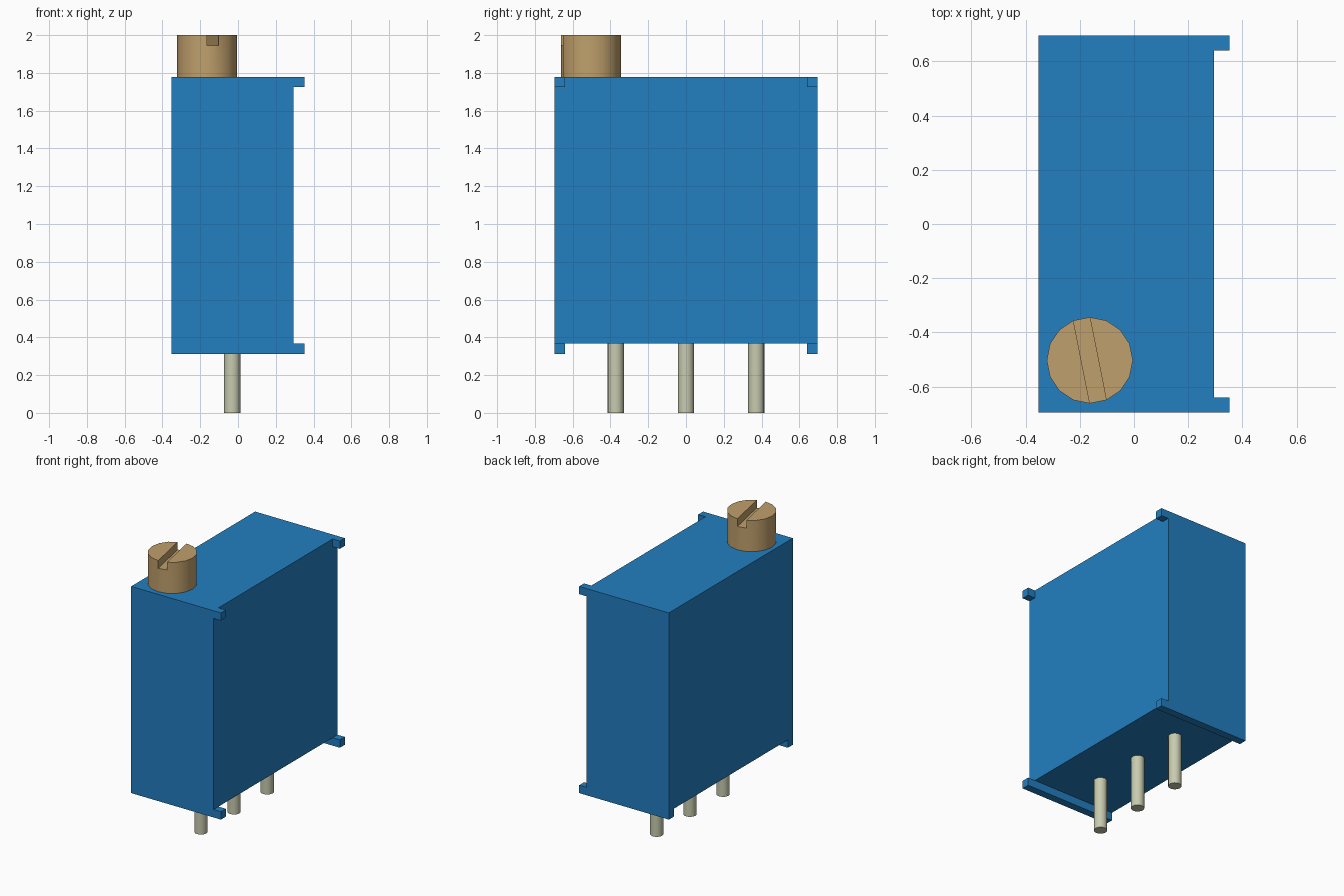
import bpy, bmesh, math

cube = bpy.data.objects.get("Cube")
if cube:
    bpy.data.objects.remove(cube, do_unlink=True)


def material(name, rgb):
    m = bpy.data.materials.new(name)
    m.use_nodes = True
    m.diffuse_color = (*rgb, 1)
    bsdf = next(n for n in m.node_tree.nodes if n.type == 'BSDF_PRINCIPLED')
    bsdf.inputs["Base Color"].default_value = (*rgb, 1)
    return m


BLUE = material("blue plastic", (0.016, 0.209, 0.53))
BRASS = material("brass", (0.527, 0.352, 0.150))
METAL = material("tinned metal", (0.578, 0.597, 0.428))


def finish(name, bm, mat, smooth=False):
    bmesh.ops.recalc_face_normals(bm, faces=bm.faces)
    me = bpy.data.meshes.new(name)
    bm.to_mesh(me)
    bm.free()
    me.materials.append(mat)
    ob = bpy.data.objects.new(name, me)
    bpy.context.collection.objects.link(ob)
    if smooth:
        bpy.ops.object.select_all(action='DESELECT')
        ob.select_set(True)
        bpy.context.view_layer.objects.active = ob
        bpy.ops.object.shade_smooth_by_angle(angle=math.radians(30))
    return ob


def box(name, lo, hi, mat):
    bm = bmesh.new()
    bmesh.ops.create_cube(bm, size=1)
    for v in bm.verts:
        v.co = [(a + b) / 2 + c * (b - a) for a, b, c in zip(lo, hi, v.co)]
    return finish(name, bm, mat)


# Housing dimensions
X0, X1, X2 = -0.352, 0.295, 0.352    # left wall, open wall, tab ends
Y = 0.695
Z0, Z1, Z2 = 0.312, 0.368, 1.779     # rail underside, body underside, top
T = 0.055                            # tab and rail thickness

box("body", (X0, -Y, Z1), (X1, Y, Z2), BLUE)
for side, a, b in (("front", -Y, -Y + T), ("back", Y - T, Y)):
    box(side + "_bottom_rail", (X0, a, Z0), (X2, b, Z1), BLUE)
    box(side + "_top_tab", (X1, a, Z2 - T), (X2, b, Z2), BLUE)

# Pins
for name, y in (("front_pin", -0.372), ("middle_pin", 0), ("back_pin", 0.372)):
    bm = bmesh.new()
    bmesh.ops.create_cone(bm, cap_ends=True, segments=16, radius1=0.043,
                          radius2=0.043, depth=Z1)
    bmesh.ops.translate(bm, verts=bm.verts, vec=(-0.031, y, Z1 / 2))
    finish(name, bm, METAL, True)

# Adjusting screw: stacked rings, with one pair of opposite facets left open as the slot
N, R, CX, CY = 16, 0.159, -0.163, -0.503
bm = bmesh.new()
rings = [[bm.verts.new((CX + R * math.cos(math.tau * i / N),
                        CY + R * math.sin(math.tau * i / N), z)) for i in range(N)]
         for z in (Z2, 1.945, 2.0)]
base, mid, top = rings
bm.faces.new(base)
bm.faces.new([mid[i] for i in (4, 5, 12, 13)])                  # slot floor
for i in range(N):
    j = (i + 1) % N
    bm.faces.new((base[i], base[j], mid[j], mid[i]))
    if i not in (4, 12):
        bm.faces.new((mid[i], mid[j], top[j], top[i]))
for first, last in ((5, 12), (13, 20)):                         # half caps and slot walls
    bm.faces.new([top[i % N] for i in range(first, last + 1)])
    a, b = first, last % N
    bm.faces.new((mid[a], mid[b], top[b], top[a]))
finish("slotted_screw", bm, BRASS, True)
